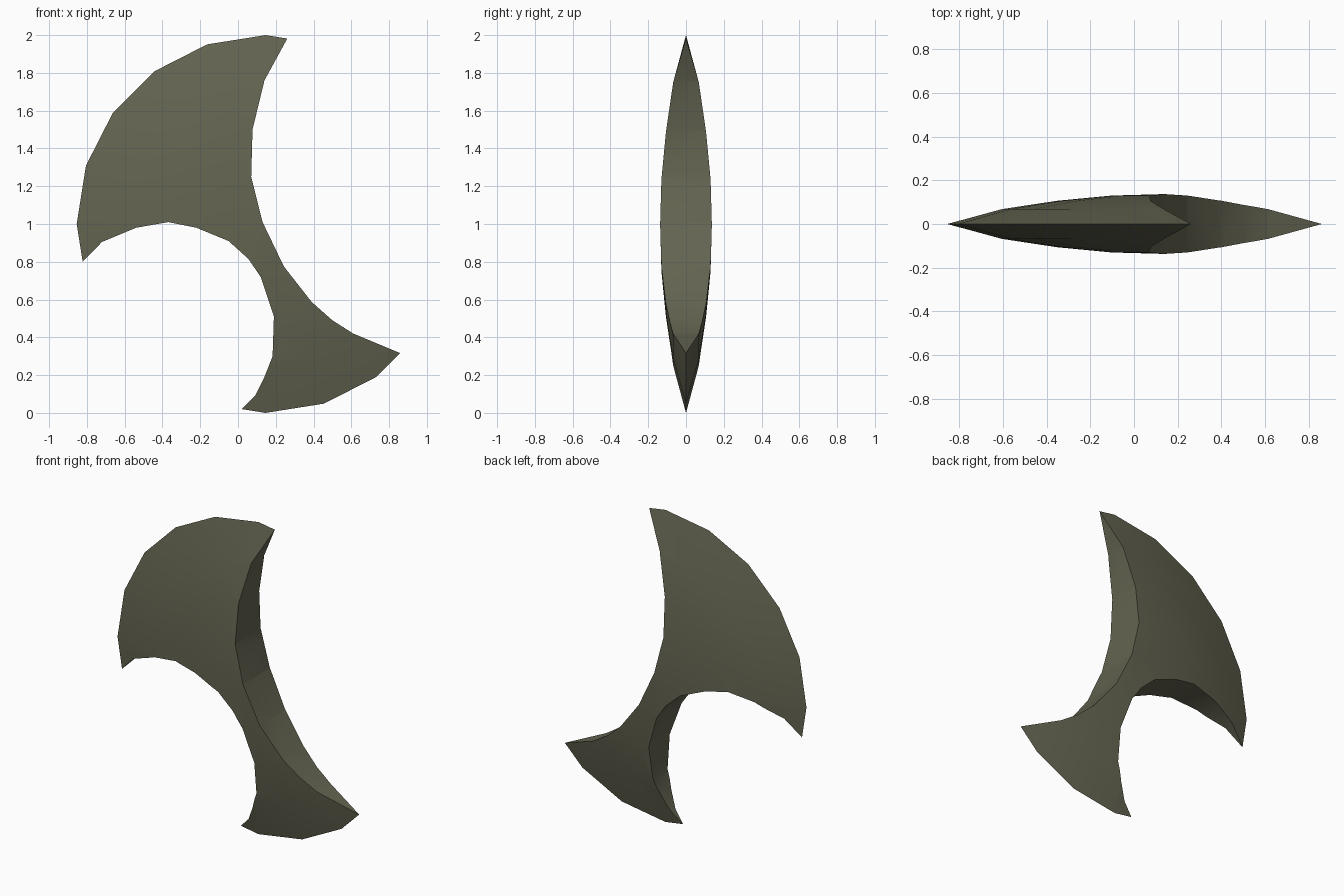
import bpy, bmesh, math

if "Cube" in bpy.data.objects:
    bpy.data.objects.remove(bpy.data.objects["Cube"])

CX, CZ, SIDES = 0.146, 1.0, 20
# lens section: (radius, half thickness)
RINGS = [(1.0, 0.0), (0.75, 0.068), (0.5, 0.106), (0.25, 0.130)]
CROWN = 0.137

steel = bpy.data.materials.new("dull olive steel")
steel.diffuse_color = (0.127, 0.127, 0.083, 1)
steel.use_nodes = True
steel.node_tree.nodes["Principled BSDF"].inputs["Base Color"].default_value = steel.diffuse_color


def make_object(name, bm):
    bmesh.ops.recalc_face_normals(bm, faces=bm.faces[:])
    mesh = bpy.data.meshes.new(name)
    bm.to_mesh(mesh)
    bm.free()
    mesh.materials.append(steel)
    obj = bpy.data.objects.new(name, mesh)
    bpy.context.collection.objects.link(obj)
    return obj


def ring(bm, radius, y):
    return [bm.verts.new((CX + radius * math.cos(2 * math.pi * i / SIDES), y,
                          CZ + radius * math.sin(2 * math.pi * i / SIDES)))
            for i in range(SIDES)]


def lens(name):
    """Sharp-rimmed disc, domed on both sides."""
    bm = bmesh.new()
    rim = ring(bm, *RINGS[0])
    for side in (-1, 1):
        loops = [rim] + [ring(bm, r, side * y) for r, y in RINGS[1:]]
        crown = bm.verts.new((CX, side * CROWN, CZ))
        for a, b in zip(loops, loops[1:]):
            for i in range(SIDES):
                j = (i + 1) % SIDES
                bm.faces.new((a[i], a[j], b[j], b[i]))
        for i in range(SIDES):
            bm.faces.new((loops[-1][i], loops[-1][(i + 1) % SIDES], crown))
    return make_object(name, bm)


def prism(name, outline):
    """Cutter running straight through the blade along y."""
    bm = bmesh.new()
    face = bm.faces.new([bm.verts.new((x, -0.5, z)) for x, z in outline])
    out = bmesh.ops.extrude_face_region(bm, geom=[face])["geom"]
    moved = [v for v in out if isinstance(v, bmesh.types.BMVert)]
    bmesh.ops.translate(bm, verts=moved, vec=(0, 1, 0))
    obj = make_object(name, bm)
    obj.hide_render = True
    return obj


blade = lens("crescent_blade")

# curved bites on either side of the narrow neck
right_bite = [(0.32, 2.09), (0.14, 1.76), (0.077, 1.5), (0.07, 1.25), (0.13, 1.01),
              (0.243, 0.775), (0.39, 0.587), (0.50, 0.49), (0.61, 0.42),
              (1.09, 0.22), (1.6, 0.22), (1.6, 2.09)]
left_bite = [(-0.05, -0.05), (0.09, 0.09), (0.14, 0.19), (0.183, 0.30), (0.19, 0.51),
             (0.12, 0.72), (0.055, 0.815), (-0.05, 0.91), (-0.22, 0.98), (-0.37, 1.01),
             (-0.54, 0.98), (-0.72, 0.905), (-0.92, 0.70), (-1.3, 0.70), (-1.3, -0.05)]

for name, outline in (("right_bite_cutter", right_bite), ("left_bite_cutter", left_bite)):
    cutter = prism(name, outline)
    bpy.context.view_layer.objects.active = blade
    mod = blade.modifiers.new(name, 'BOOLEAN')
    mod.operation = 'DIFFERENCE'
    mod.solver = 'EXACT'
    mod.object = cutter
    bpy.ops.object.modifier_apply(modifier=mod.name)
    bpy.data.objects.remove(cutter)

# smooth faces, crisp rim and cut edges
bpy.ops.object.select_all(action='DESELECT')
blade.select_set(True)
bpy.context.view_layer.objects.active = blade
bpy.ops.object.shade_smooth_by_angle(angle=math.radians(30))
